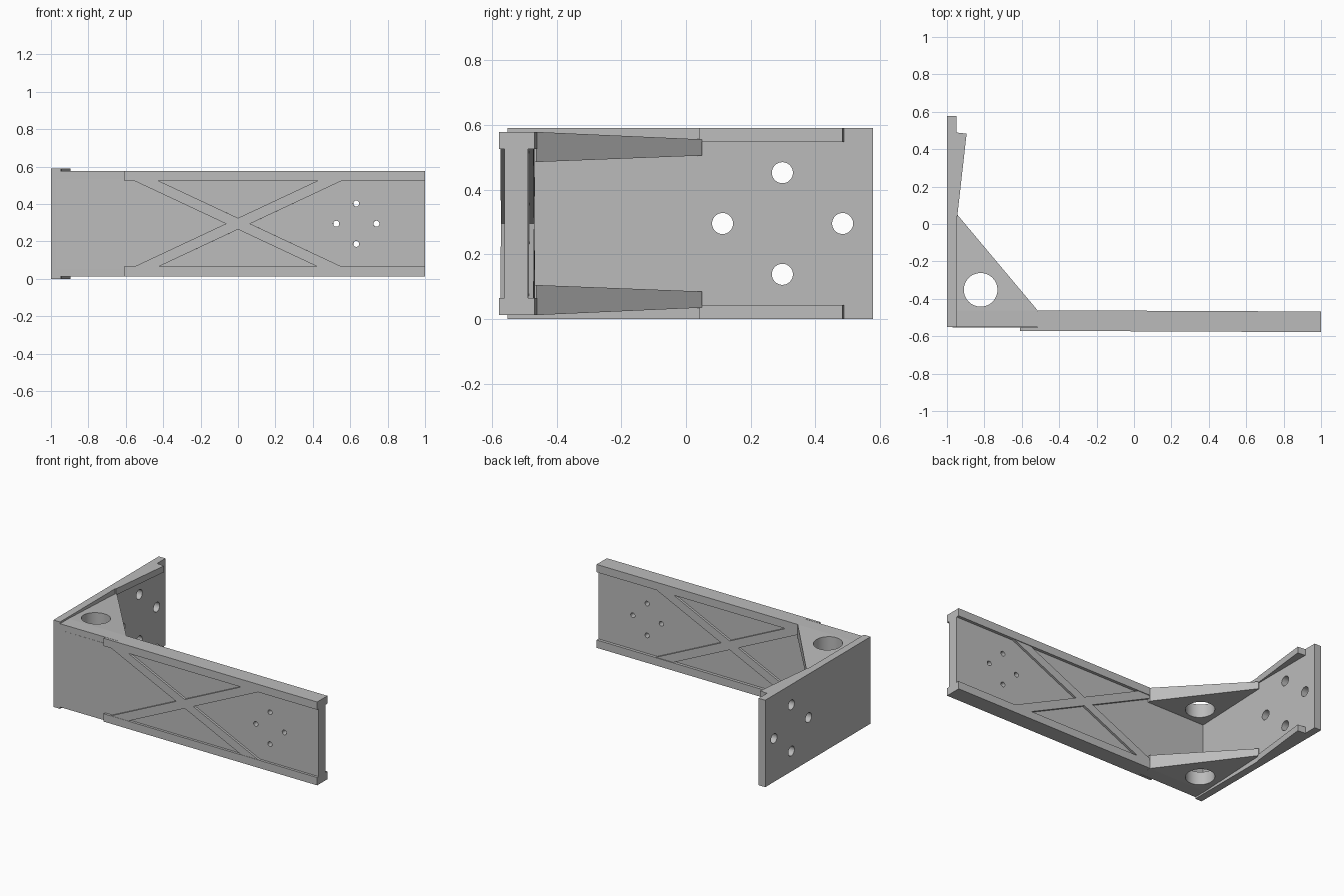
import bpy
import bmesh
from math import radians
from mathutils import Matrix, Vector

if "Cube" in bpy.data.objects:
    bpy.data.objects.remove(bpy.data.objects["Cube"])

MID = 0.295          # mid height, the bracket is symmetric about it
FRONT = -0.552       # front face of the web

grey = bpy.data.materials.new("plain_grey")
grey.use_nodes = True
grey.diffuse_color = (0.5, 0.5, 0.5, 1)
grey.node_tree.nodes["Principled BSDF"].inputs["Base Color"].default_value = (0.5, 0.5, 0.5, 1)


def make(name, low, high):
    """Closed solid between two matching outlines."""
    bm = bmesh.new()
    a = [bm.verts.new(p) for p in low]
    b = [bm.verts.new(p) for p in high]
    bm.faces.new(a)
    bm.faces.new(b)
    for i in range(len(a)):
        j = (i + 1) % len(a)
        bm.faces.new((a[i], a[j], b[j], b[i]))
    bmesh.ops.recalc_face_normals(bm, faces=bm.faces)
    mesh = bpy.data.meshes.new(name)
    bm.to_mesh(mesh)
    bm.free()
    mesh.materials.append(grey)
    ob = bpy.data.objects.new(name, mesh)
    bpy.context.collection.objects.link(ob)
    return ob


def prism_z(name, outline, z0, z1):
    return make(name, [(x, y, z0) for x, y in outline], [(x, y, z1) for x, y in outline])


def prism_y(name, outline, y0, y1):
    return make(name, [(x, y0, z) for x, z in outline], [(x, y1, z) for x, z in outline])


def drill(ob, axis, centre, radius):
    """Cut a round through hole along an axis."""
    turn = Vector(axis).to_track_quat('Z', 'Y').to_euler()
    bpy.ops.mesh.primitive_cylinder_add(vertices=48, radius=radius, depth=0.4,
                                        location=centre, rotation=turn)
    cutter = bpy.context.object
    cutter.hide_render = True
    mod = ob.modifiers.new("hole", 'BOOLEAN')
    mod.operation = 'DIFFERENCE'
    mod.solver = 'EXACT'
    mod.object = cutter
    bpy.ops.object.select_all(action='DESELECT')
    bpy.context.view_layer.objects.active = ob
    ob.select_set(True)
    bpy.ops.object.modifier_apply(modifier=mod.name)
    bpy.data.objects.remove(cutter)
    bpy.ops.object.shade_smooth_by_angle(angle=radians(30))


# Upright mounting plate with four holes
plate = prism_z("mounting_plate",
                [(-1, FRONT), (-0.95, FRONT), (-0.95, 0.578), (-1, 0.578)], 0, 2 * MID)
for y, z in ((0.298, 0.157), (0.298, -0.157), (0.113, 0), (0.484, 0)):
    drill(plate, (1, 0, 0), (-0.975, y, MID + z), 0.0325)

# Long arm: thin web with four small holes
web = prism_y("arm_web", [(-0.97, MID - 0.24), (0.999, MID - 0.24),
                          (0.999, MID + 0.24), (-0.97, MID + 0.24)], FRONT, -0.479)
for x, z in ((0.525, 0), (0.74, 0), (0.632, 0.108), (0.632, -0.108)):
    drill(web, (0, 1, 0), (x, -0.52, MID + z), 0.016)
arm = [web]

# Crossed ribs standing proud on both faces of the web
for name, s in (("cross_rib_rising", 1), ("cross_rib_falling", -1)):
    bar = [(-0.56, -0.232), (-0.43, -0.232), (0.56, 0.232), (0.43, 0.232)]
    arm.append(prism_y(name, [(x, MID + s * z) for x, z in bar], -0.567, -0.464))

flange_outline = [(-0.61, -0.569), (0.999, -0.569), (0.999, -0.459),
                  (-0.515, -0.459), (-0.515, FRONT), (-0.61, FRONT)]
gusset_outline = [(-0.95, FRONT), (-0.515, FRONT), (-0.515, -0.4625), (-0.945, 0.05), (-0.95, 0.05)]
lip_outline = [(-0.96, 0.04), (-0.945, 0.04), (-0.895, 0.483), (-0.95, 0.489), (-0.96, 0.489)]


def taper(y, near, far):
    """Height that changes linearly from the arm to the gusset tip."""
    t = max(0, (y + 0.4625) / 0.5125)
    return near + (far - near) * t


for side, s in (("upper", 1), ("lower", -1)):
    # Arm edge flange
    arm.append(prism_z(side + "_flange", flange_outline, MID + s * 0.23, MID + s * 0.283))

    # Corner gusset, thinner towards the plate, with a large hole.
    # The arm-side strip is level, the rest slopes.
    strip = [(-0.95, FRONT), (-0.515, FRONT), (-0.515, -0.4625), (-0.95, -0.4625)]
    prism_z(side + "_gusset_base", strip, MID + s * 0.19, MID + s * 0.283)
    wedge = [(-0.95, -0.4625), (-0.515, -0.4625), (-0.945, 0.05), (-0.95, 0.05)]
    gusset = make(side + "_gusset",
                  [(x, y, MID + s * taper(y, 0.19, 0.21)) for x, y in wedge],
                  [(x, y, MID + s * taper(y, 0.283, 0.26)) for x, y in wedge])
    drill(gusset, (0, 0, 1), (-0.82, -0.352, MID + s * 0.235), 0.09)

    # Tapered lip along the plate edge
    prism_z(side + "_plate_lip", lip_outline, MID + s * 0.252, MID + s * MID)

# The arm leans very slightly outwards
pivot = Matrix.Translation((-1, FRONT, 0))
lean = pivot @ Matrix.Rotation(-0.0045, 4, 'Z') @ pivot.inverted()
for ob in arm:
    ob.data.transform(lean)
